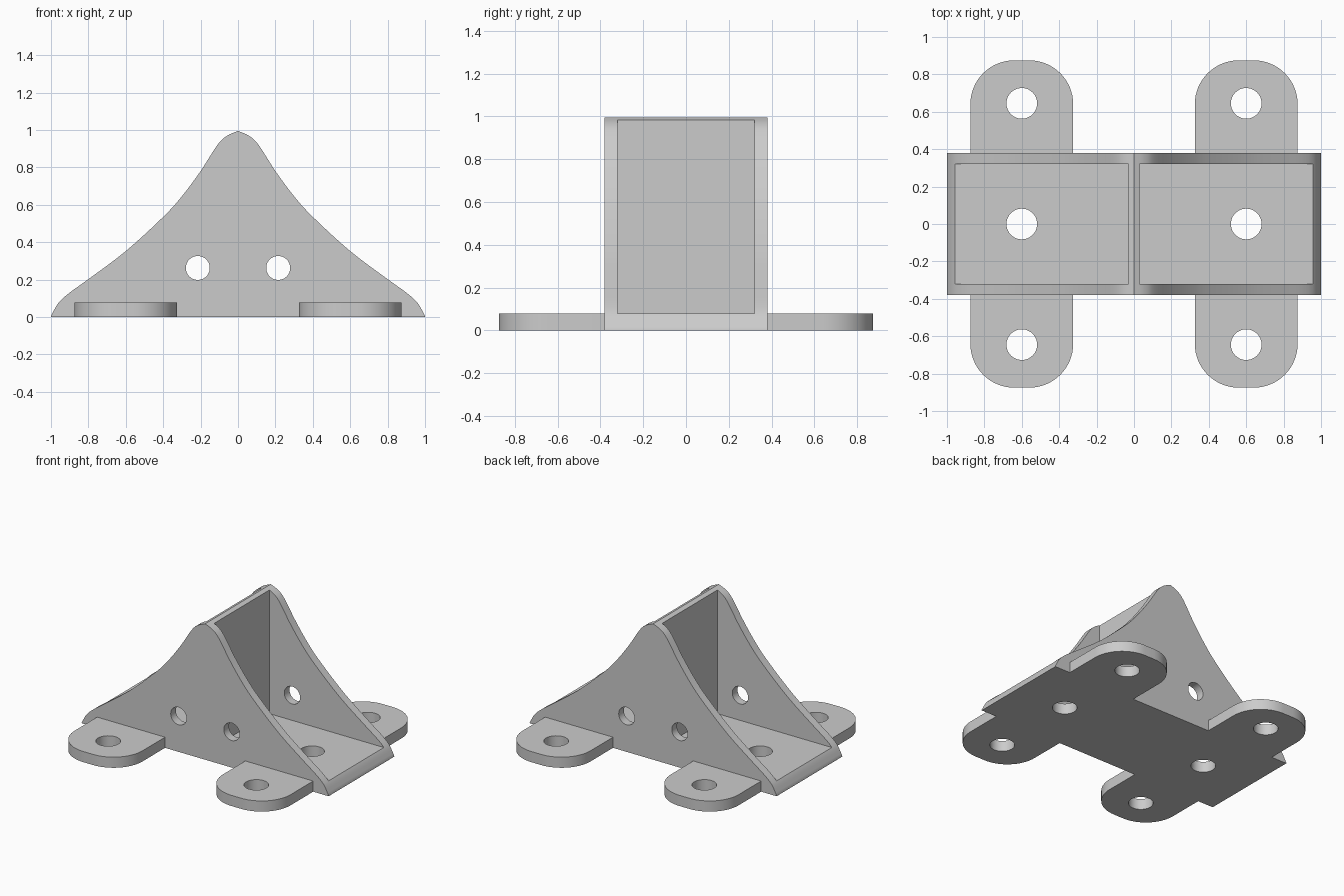
import bpy
import bmesh
from math import pi, sin, cos, radians
from mathutils import Matrix, Vector

cube = bpy.data.objects.get("Cube")
if cube:
    bpy.data.objects.remove(cube, do_unlink=True)

HALF_DEPTH = 0.38    # outer faces of the side walls
INNER_DEPTH = 0.32   # inner faces of the side walls
FLOOR = 0.078        # thickness of floor and tabs
WEB = 0.03           # half thickness of the centre web

grey = bpy.data.materials.new("plain_grey")
grey.use_nodes = True
colour = (0.6, 0.6, 0.6, 1)
grey.diffuse_color = colour
grey.node_tree.nodes["Principled BSDF"].inputs["Base Color"].default_value = colour


def finish(name, bm):
    bmesh.ops.recalc_face_normals(bm, faces=bm.faces)
    mesh = bpy.data.meshes.new(name)
    bm.to_mesh(mesh)
    bm.free()
    mesh.materials.append(grey)
    obj = bpy.data.objects.new(name, mesh)
    bpy.context.collection.objects.link(obj)
    return obj


def prism(name, outline, shift):
    """Extrude a closed outline along a vector."""
    bm = bmesh.new()
    face = bm.faces.new([bm.verts.new(p) for p in outline])
    ext = bmesh.ops.extrude_face_region(bm, geom=[face])
    verts = [v for v in ext["geom"] if isinstance(v, bmesh.types.BMVert)]
    bmesh.ops.translate(bm, verts=verts, vec=shift)
    return finish(name, bm)


def box(name, low, high):
    (x0, y0, z0), (x1, y1, z1) = low, high
    return prism(name, [(x0, y0, z0), (x1, y0, z0), (x1, y1, z0), (x0, y1, z0)],
                 (0, 0, z1 - z0))


def drill(name, centre, radius, length, axis="Z"):
    bm = bmesh.new()
    turn = Matrix.Rotation(pi / 2, 4, "X") if axis == "Y" else Matrix()
    bmesh.ops.create_cone(bm, cap_ends=True, segments=48, radius1=radius,
                          radius2=radius, depth=length,
                          matrix=Matrix.Translation(centre) @ turn)
    return finish(name, bm)


def cut(obj, cutters):
    """Subtract the cutters, then remove them."""
    for cutter in cutters:
        mod = obj.modifiers.new("cut", "BOOLEAN")
        mod.operation = "DIFFERENCE"
        mod.solver = "EXACT"
        mod.object = cutter
        cutter.hide_render = True
    bpy.ops.object.select_all(action="DESELECT")
    bpy.context.view_layer.objects.active = obj
    obj.select_set(True)
    for mod in list(obj.modifiers):
        bpy.ops.object.modifier_apply(modifier=mod.name)
    for cutter in cutters:
        bpy.data.objects.remove(cutter, do_unlink=True)
    bpy.ops.object.shade_smooth_by_angle(angle=radians(30))


def smooth_path(points, steps=4):
    """Catmull-Rom curve through the points."""
    pts = [Vector(p) for p in points]
    pts = [2 * pts[0] - pts[1]] + pts + [2 * pts[-1] - pts[-2]]
    path = []
    for a, b, c, d in zip(pts, pts[1:], pts[2:], pts[3:]):
        for i in range(steps):
            t = i / steps
            path.append(0.5 * (2 * b + (c - a) * t + (2 * a - 5 * b + 4 * c - d) * t ** 2
                               + (3 * b - a - 3 * c + d) * t ** 3))
    return path + [pts[-2]]


# Bracket body: flared profile, hollowed on both sides of the centre web
slope = smooth_path([(0, 0.995), (0.06, 0.968), (0.11, 0.92), (0.2, 0.78), (0.3, 0.645),
                     (0.4, 0.535), (0.6, 0.352), (0.8, 0.202), (0.9, 0.13),
                     (0.96, 0.075), (1, 0.005)])
right = [(p.x, p.y) for p in slope] + [(1, 0)]
left = [(-x, z) for x, z in reversed(right[1:])]
body = prism("bracket_body", [(x, -HALF_DEPTH, z) for x, z in right + left],
             (0, 2 * HALF_DEPTH, 0))
cutters = []
for s in (-1, 1):
    near, far = sorted((s * WEB, s * 1.2))
    cutters += [
        box("pocket", (near, -INNER_DEPTH, FLOOR), (far, INNER_DEPTH, 1.2)),
        drill("floor_hole", (s * 0.6, 0, 0), 0.082, 0.4),
        drill("wall_hole", (s * 0.215, 0, 0.262), 0.064, 2, "Y"),
    ]
cut(body, cutters)

# Four rounded mounting tabs
HALF_TAB, TAB_END, ROUND = 0.275, 0.875, 0.235
for side, sx in (("left", 1), ("right", -1)):
    for end, sy in (("front", -1), ("back", 1)):
        outline = [(-HALF_TAB, HALF_DEPTH), (HALF_TAB, HALF_DEPTH)]
        for corner, start in ((1, 0), (-1, pi / 2)):
            for i in range(17):
                a = start + i * pi / 32
                outline.append((corner * (HALF_TAB - ROUND) + ROUND * cos(a),
                                TAB_END - ROUND + ROUND * sin(a)))
        tab = prism(f"{end}_{side}_tab",
                    [(sx * 0.6 + x, sy * y, 0) for x, y in outline], (0, 0, FLOOR))
        cut(tab, [drill("tab_hole", (sx * 0.6, sy * 0.645, 0), 0.082, 0.4)])
